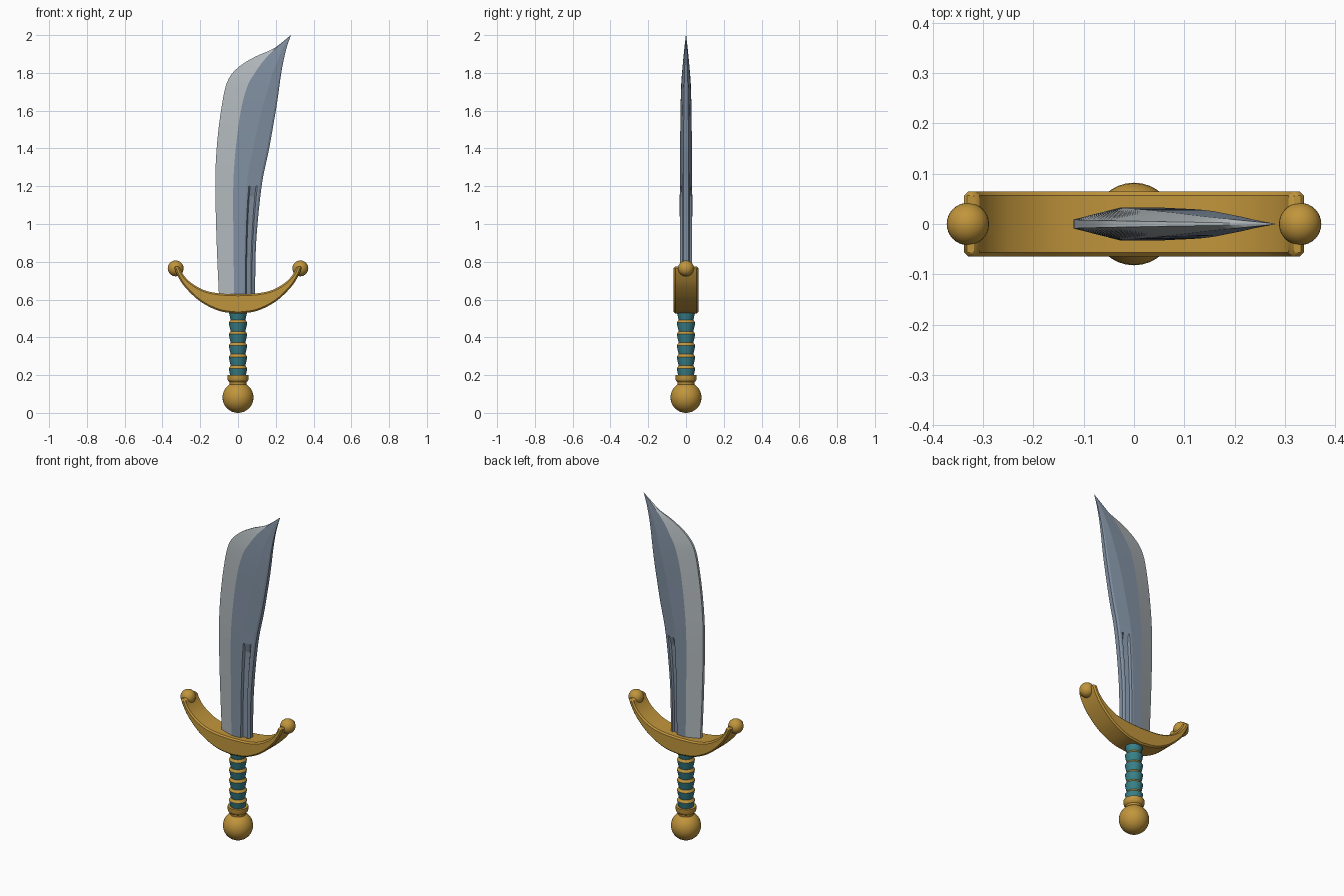
import bpy, bmesh, math
from mathutils import Vector

if "Cube" in bpy.data.objects:
    bpy.data.objects.remove(bpy.data.objects["Cube"])


def material(name, r, g, b):
    m = bpy.data.materials.new(name)
    m.diffuse_color = (r, g, b, 1)
    m.use_nodes = True
    m.node_tree.nodes["Principled BSDF"].inputs["Base Color"].default_value = m.diffuse_color
    return m


GOLD = material("gold", 0.53, 0.30, 0.045)
TEAL = material("teal", 0.04, 0.22, 0.25)
SILVER = material("silver edge", 0.44, 0.48, 0.50)
STEEL = material("blue steel", 0.22, 0.28, 0.36)


def smooth_path(points, steps):
    """Catmull-Rom samples through the points."""
    p = [Vector(q) for q in points]
    p = [2 * p[0] - p[1]] + p + [2 * p[-1] - p[-2]]
    out = []
    for i in range(1, len(p) - 2):
        a, b, c, d = p[i - 1:i + 3]
        for k in range(steps):
            t = k / steps
            out.append(0.5 * (2 * b + (c - a) * t + (2 * a - 5 * b + 4 * c - d) * t * t
                              + (3 * b - a - 3 * c + d) * t ** 3))
    return out + [p[-2]]


def make_object(name, bm, mats, angle=None):
    bmesh.ops.recalc_face_normals(bm, faces=bm.faces)
    me = bpy.data.meshes.new(name)
    bm.to_mesh(me)
    bm.free()
    for m in mats:
        me.materials.append(m)
    ob = bpy.data.objects.new(name, me)
    bpy.context.collection.objects.link(ob)
    if angle is not None:
        bpy.ops.object.select_all(action='DESELECT')
        ob.select_set(True)
        bpy.context.view_layer.objects.active = ob
        bpy.ops.object.shade_smooth_by_angle(angle=math.radians(angle))
    return ob


def ball(name, radius, x, z):
    bm = bmesh.new()
    bmesh.ops.create_uvsphere(bm, u_segments=32, v_segments=16, radius=radius)
    bmesh.ops.translate(bm, verts=bm.verts, vec=(x, 0, z))
    make_object(name, bm, [GOLD], 60)


def lathe(name, profile, mats, slots, angle, sides=28):
    """Revolve (radius, z) points about z; slots gives a material per band."""
    bm = bmesh.new()
    rings = [[bm.verts.new((r * math.cos(2 * math.pi * k / sides),
                            r * math.sin(2 * math.pi * k / sides), z))
              for k in range(sides)] for r, z in profile]
    for lo, hi, slot in zip(rings, rings[1:], slots):
        for k in range(sides):
            n = (k + 1) % sides
            bm.faces.new((lo[k], lo[n], hi[n], hi[k])).material_index = slot
    bm.faces.new(rings[0])
    bm.faces.new(rings[-1])
    make_object(name, bm, mats, angle)


# Pommel and collar
ball("pommel", 0.082, 0, 0.082)
lathe("collar", [(0.043, 0.145), (0.045, 0.163), (0.054, 0.172), (0.056, 0.178), (0.056, 0.2)],
      [GOLD], [0] * 4, 35)

# Grip: flared segments, each topped by a sloping gold band
profile, slots = [], []
for i in range(6):
    z = 0.19 + i * 0.0605
    profile += [(0.039, z), (0.045, z + 0.025), (0.049, z + 0.046)]
    slots += [0, 0, 1]
lathe("grip", profile, [TEAL, GOLD], slots, 30)

# Crescent guard with bevelled rims
lower = smooth_path([(0, 0.525), (0.1, 0.54), (0.2, 0.59), (0.28, 0.665), (0.322, 0.73), (0.34, 0.775)], 5)
upper = smooth_path([(0, 0.628), (0.1, 0.633), (0.18, 0.65), (0.25, 0.69), (0.292, 0.735), (0.31, 0.775)], 5)
lower = [Vector((-p.x, p.y)) for p in lower[:0:-1]] + lower
upper = [Vector((-p.x, p.y)) for p in upper[:0:-1]] + upper
bm = bmesh.new()
rows = [[bm.verts.new((p.x, y, p.y)) for p, y in
         ((lo, -0.065), (up, -0.065), (up, 0.065), (lo, 0.065))]
        for lo, up in zip(lower, upper)]
for a, b in zip(rows, rows[1:]):
    for k in range(4):
        n = (k + 1) % 4
        bm.faces.new((a[k], a[n], b[n], b[k]))
bm.faces.new(rows[0])
bm.faces.new(rows[-1])
guard = make_object("guard", bm, [GOLD], 30)
bevel = guard.modifiers.new("rim", 'BEVEL')
bevel.width = 0.012
bevel.segments = 1
bevel.limit_method = 'ANGLE'
bevel.angle_limit = math.radians(50)
for side, x in (("left", -0.33), ("right", 0.33)):
    ball(side + "_guard_ball", 0.042, x, 0.765)

# Blade: cutting edge, two ridges and spine run from guard to tip as (x, z)
STEPS = 5
edge = smooth_path([(-.10, .6), (-.113, .9), (-.12, 1.2), (-.113, 1.4), (-.09, 1.6), (-.058, 1.75),
                    (0, 1.828), (.09, 1.885), (.19, 1.93), (.28, 2)], STEPS)
ridge_a = smooth_path([(-.02, .6), (-.024, .9), (-.025, 1.2), (-.012, 1.4), (.015, 1.6), (.05, 1.73),
                       (.09, 1.8), (.14, 1.87), (.205, 1.935), (.28, 2)], STEPS)
ridge_b = smooth_path([(.03, .6), (.033, .9), (.045, 1.2), (.08, 1.4), (.125, 1.6), (.155, 1.7),
                       (.18, 1.79), (.21, 1.865), (.24, 1.935), (.28, 2)], STEPS)
spine = smooth_path([(.09, .6), (.096, .9), (.125, 1.2), (.165, 1.4), (.2, 1.6), (.215, 1.7),
                     (.226, 1.78), (.24, 1.86), (.258, 1.935), (.28, 2)], STEPS)
thick = smooth_path([(t, 0) for t in (1, 1, 1, .95, .88, .78, .64, .45, .25, .02)], STEPS)

bm = bmesh.new()
rows = []
for e, a, b, s, t in zip(edge, ridge_a, ridge_b, spine, thick):
    w = t.x * 0.033
    groove = 0.012 if b.y < 1.19 else 0
    half = [(e, 0.27 * w), (a, w), (b, w)]
    for f, dip in ((.15, 0), (.24, groove), (.62, groove), (.72, 0), (.87, 0)):
        half.append((b.lerp(s, f), w * (1 - 0.45 * f) - dip))
    half.append((s, 0.4 * w))
    loop = [(p.x, -y, p.y) for p, y in half] + [(p.x, y, p.y) for p, y in reversed(half)]
    rows.append([bm.verts.new(c) for c in loop])
count = len(rows[0])
for lo, hi in zip(rows, rows[1:]):
    for k in range(count):
        n = (k + 1) % count
        face = bm.faces.new((lo[k], lo[n], hi[n], hi[k]))
        # the ground edge facets are silver, the body is steel
        face.material_index = 0 if k in (0, count - 2, count - 1) else 1
bm.faces.new(rows[0]).material_index = 1
bm.faces.new(rows[-1])
make_object("blade", bm, [SILVER, STEEL], 7)
